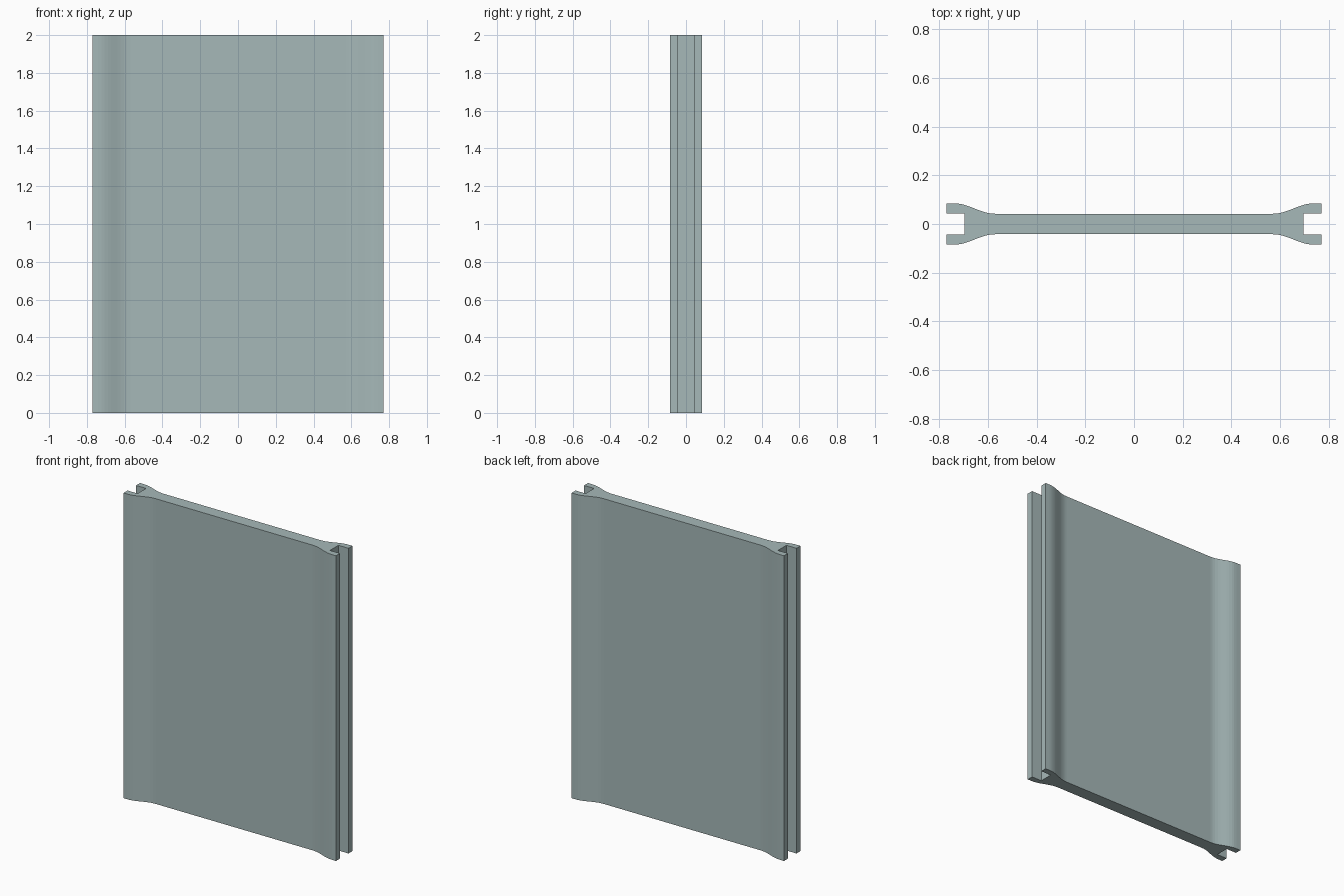
import bpy
import bmesh
import math

cube = bpy.data.objects.get("Cube")
if cube:
    bpy.data.objects.remove(cube, do_unlink=True)

# Dimensions
HEIGHT = 2.0
HALF_WIDTH = 0.77
WEB, FLANGE = 0.042, 0.085      # half thickness in the middle and at the edges
SLOT_X, SLOT_Y = 0.697, 0.044   # groove floor and groove half width
FLARE_START, FLARE_END = 0.57, 0.74
STEPS = 10

# Material
metal = bpy.data.materials.new("grey_green")
metal.use_nodes = True
color = (0.38, 0.48, 0.48, 1.0)
metal.diffuse_color = color
metal.node_tree.nodes["Principled BSDF"].inputs["Base Color"].default_value = color

# Quarter profile: groove floor, lip, then the flared shoulder towards the web
quarter = [(SLOT_X, SLOT_Y), (HALF_WIDTH, SLOT_Y), (HALF_WIDTH, FLANGE)]
for i in range(STEPS + 1):
    t = 1 - i / STEPS
    blend = (1 - math.cos(math.pi * t)) / 2
    quarter.append((FLARE_START + (FLARE_END - FLARE_START) * t,
                    WEB + (FLANGE - WEB) * blend))

# Mirror the quarter into a closed outline
half = quarter + [(-x, y) for x, y in reversed(quarter)]
outline = half + [(-x, -y) for x, y in half]

# Extrude the outline upwards
bm = bmesh.new()
base = bm.faces.new([bm.verts.new((x, y, 0)) for x, y in outline])
top = bmesh.ops.extrude_face_region(bm, geom=[base], use_keep_orig=True)
bmesh.ops.translate(bm, vec=(0, 0, HEIGHT),
                    verts=[v for v in top["geom"] if isinstance(v, bmesh.types.BMVert)])
bmesh.ops.recalc_face_normals(bm, faces=bm.faces)
mesh = bpy.data.meshes.new("grooved_panel")
bm.to_mesh(mesh)
bm.free()
mesh.materials.append(metal)

panel = bpy.data.objects.new("grooved_panel", mesh)
bpy.context.collection.objects.link(panel)
